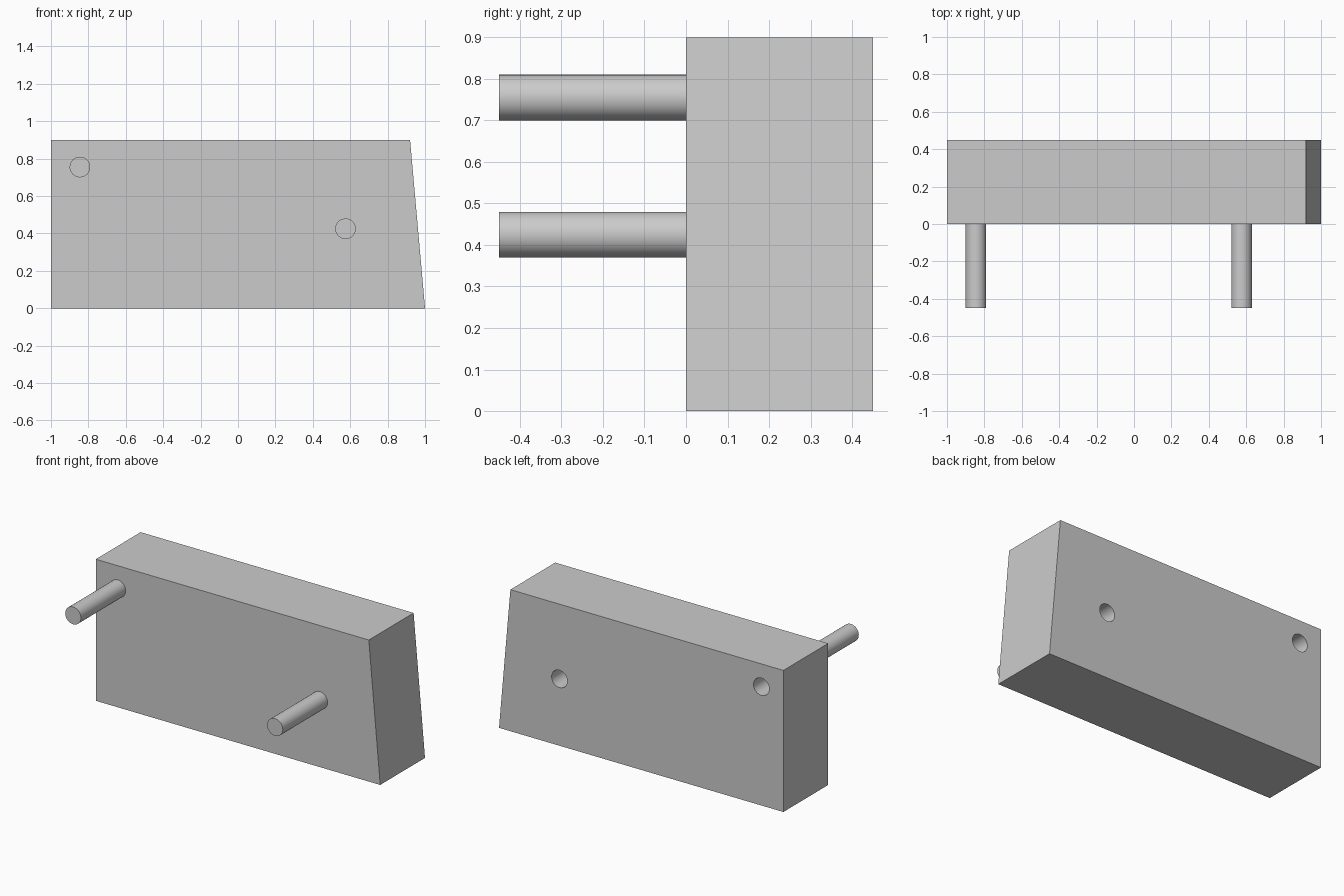
import bpy
import bmesh
from math import pi, radians
from mathutils import Matrix

if "Cube" in bpy.data.objects:
    bpy.data.objects.remove(bpy.data.objects["Cube"], do_unlink=True)

DEPTH = 0.45      # block depth and pin length
RADIUS = 0.055
PIN_SPOTS = {"upper_right": (-0.845, 0.755), "lower_left": (0.575, 0.425)}

grey = bpy.data.materials.new("light_grey")
grey.use_nodes = True
colour = (0.6, 0.6, 0.6, 1)
grey.diffuse_color = colour
grey.node_tree.nodes["Principled BSDF"].inputs["Base Color"].default_value = colour


def make_object(name, bm):
    bmesh.ops.recalc_face_normals(bm, faces=bm.faces)
    mesh = bpy.data.meshes.new(name)
    bm.to_mesh(mesh)
    bm.free()
    mesh.materials.append(grey)
    obj = bpy.data.objects.new(name, mesh)
    bpy.context.collection.objects.link(obj)
    return obj


def make_rod(name, x, z, y_start, y_end):
    """Closed round rod running along y."""
    bm = bmesh.new()
    place = Matrix.Translation((x, (y_start + y_end) / 2, z)) @ Matrix.Rotation(pi / 2, 4, "X")
    bmesh.ops.create_cone(bm, cap_ends=True, segments=48, radius1=RADIUS,
                          radius2=RADIUS, depth=y_end - y_start, matrix=place)
    return make_object(name, bm)


def smooth(obj):
    bpy.ops.object.select_all(action="DESELECT")
    obj.select_set(True)
    bpy.context.view_layer.objects.active = obj
    bpy.ops.object.shade_smooth_by_angle(angle=radians(30))


# Block with one slanted end
bm = bmesh.new()
outline = [(-1, 0), (1, 0), (0.92, 0.9), (-1, 0.9)]
face = bm.faces.new([bm.verts.new((x, 0, z)) for x, z in outline])
extruded = bmesh.ops.extrude_face_region(bm, geom=[face])["geom"]
bmesh.ops.translate(bm, vec=(0, DEPTH, 0),
                    verts=[v for v in extruded if isinstance(v, bmesh.types.BMVert)])
block = make_object("block", bm)

# Sockets open at the back; each pin's end closes its socket at the front
for side, (x, z) in PIN_SPOTS.items():
    cutter = make_rod(side + "_socket_cutter", x, z, -0.1, DEPTH + 0.1)
    cutter.hide_render = True
    cut = block.modifiers.new(side + "_socket", "BOOLEAN")
    cut.operation = "DIFFERENCE"
    cut.solver = "EXACT"
    cut.object = cutter

# Bake the sockets into the block and drop the cutters
bpy.context.view_layer.update()
baked = bpy.data.meshes.new_from_object(
    block.evaluated_get(bpy.context.evaluated_depsgraph_get()))
block.modifiers.clear()
block.data = baked
for side in PIN_SPOTS:
    bpy.data.objects.remove(bpy.data.objects[side + "_socket_cutter"], do_unlink=True)
smooth(block)

# Pins sticking out of the front
for side, (x, z) in PIN_SPOTS.items():
    smooth(make_rod(side + "_pin", x, z, -DEPTH, 0))
